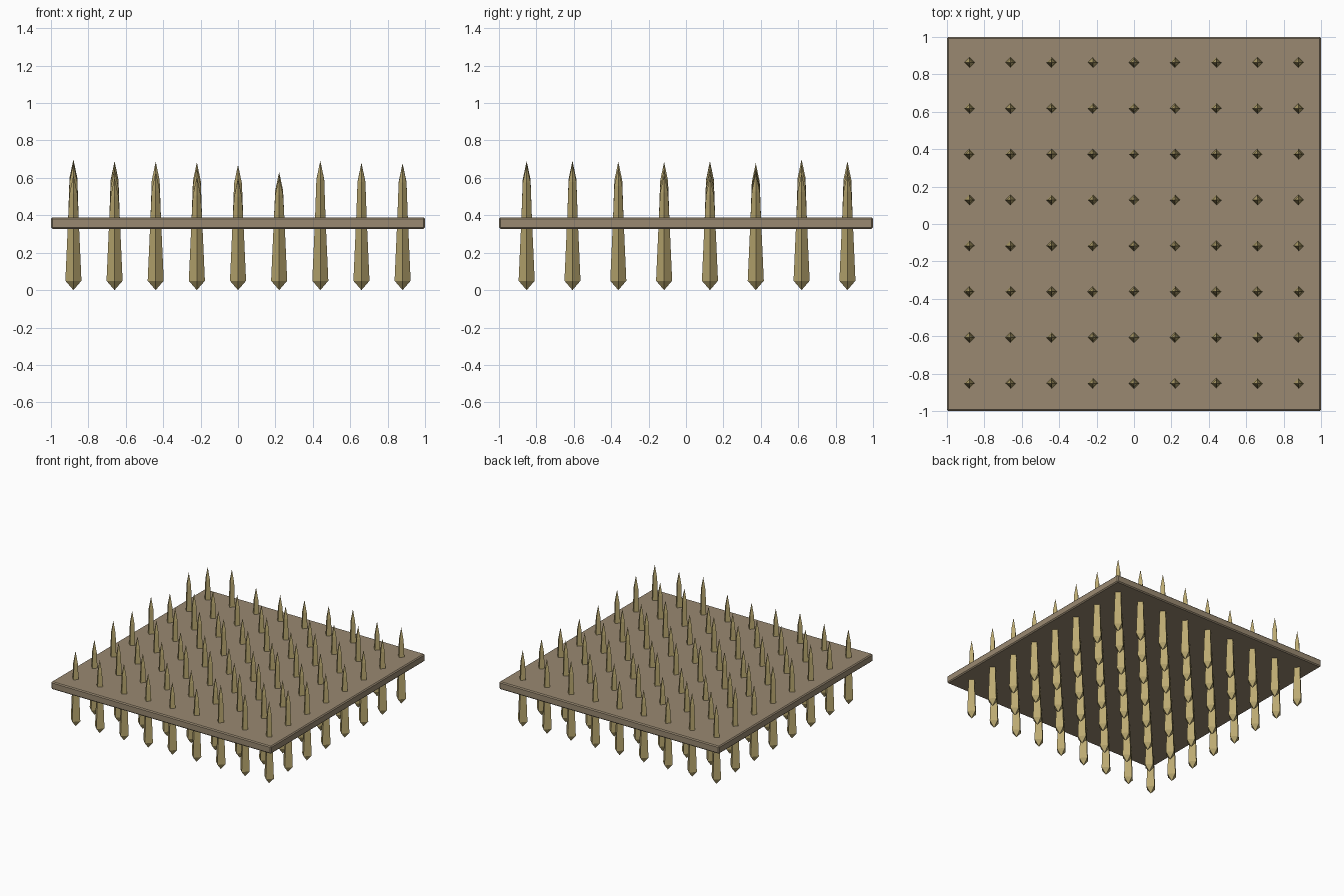
import bpy, bmesh, math, random

random.seed(4)
if "Cube" in bpy.data.objects:
    bpy.data.objects.remove(bpy.data.objects["Cube"], do_unlink=True)


def material(name, colour):
    mat = bpy.data.materials.new(name)
    mat.use_nodes = True
    mat.diffuse_color = colour
    mat.node_tree.nodes["Principled BSDF"].inputs["Base Color"].default_value = colour
    return mat


def add_object(name, bm, mat):
    bmesh.ops.recalc_face_normals(bm, faces=bm.faces)
    mesh = bpy.data.meshes.new(name)
    bm.to_mesh(mesh)
    bm.free()
    mesh.materials.append(mat)
    obj = bpy.data.objects.new(name, mesh)
    bpy.context.collection.objects.link(obj)
    return obj


def add_spike(bm, x, y, top):
    # four-sided stake: blunt point below, taper, long point above
    rings = [(0.043, 0.05), (0.028, 0.385), (0.021, top - 0.10)]
    loops = []
    for radius, z in rings:
        loops.append([bm.verts.new((x + radius * math.cos(k * math.pi / 2),
                                    y + radius * math.sin(k * math.pi / 2), z))
                      for k in range(4)])
    foot = bm.verts.new((x, y, 0))
    tip = bm.verts.new((x, y, top))
    for k in range(4):
        n = (k + 1) % 4
        bm.faces.new((foot, loops[0][n], loops[0][k]))
        bm.faces.new((tip, loops[-1][k], loops[-1][n]))
        for low, high in zip(loops, loops[1:]):
            bm.faces.new((low[k], low[n], high[n], high[k]))


wood = material("brown board", (0.32, 0.25, 0.165, 1))
straw = material("pale straw wood", (0.50, 0.40, 0.165, 1))

# board with softened edges
bm = bmesh.new()
bmesh.ops.create_cube(bm, size=1)
bmesh.ops.scale(bm, vec=(2, 2, 0.062), verts=bm.verts)
bmesh.ops.translate(bm, vec=(0, 0, 0.358), verts=bm.verts)
board = add_object("board", bm, wood)
bevel = board.modifiers.new("edge_bevel", 'BEVEL')
bevel.width = 0.008
bevel.segments = 1

# grid of spikes through the board, one object per row
columns, rows = 9, 8
for row in range(rows):
    bm = bmesh.new()
    y = -0.852 + row * 0.245
    for col in range(columns):
        limit = 0.635 if col == 5 else 0.70
        add_spike(bm, (col - 4) * 0.22, y, random.uniform(0.59, limit))
    add_object(f"spike_row_{row + 1}", bm, straw)
